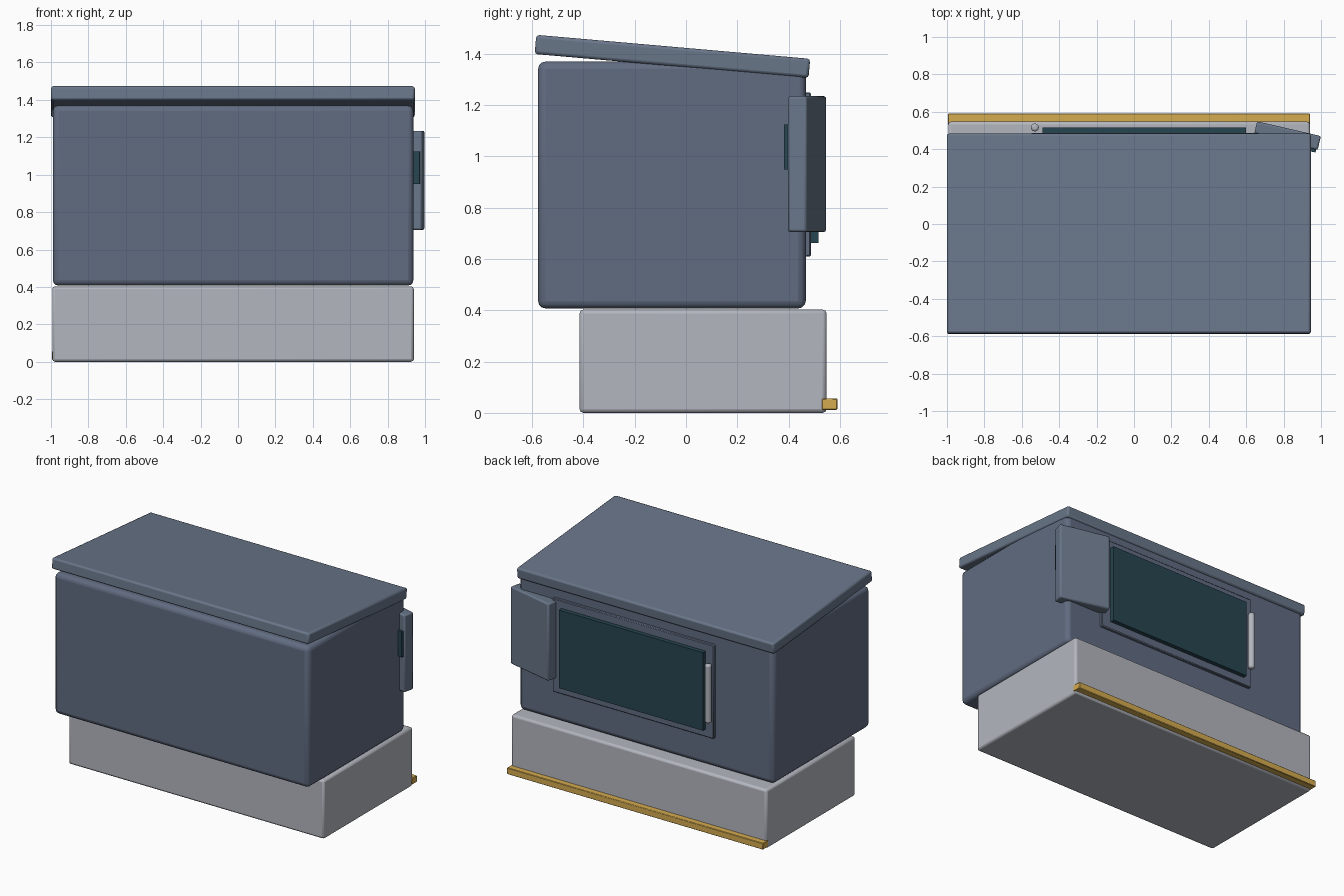
import bpy
from math import radians

if "Cube" in bpy.data.objects:
    bpy.data.objects.remove(bpy.data.objects["Cube"])


def material(name, rgb):
    m = bpy.data.materials.new(name)
    m.diffuse_color = (*rgb, 1)
    m.use_nodes = True
    m.node_tree.nodes["Principled BSDF"].inputs["Base Color"].default_value = m.diffuse_color
    return m


SLATE = material("slate", (0.12, 0.15, 0.22))
ROOF = material("roof_slate", (0.14, 0.18, 0.25))
LIGHT = material("light_grey", (0.45, 0.47, 0.52))
GLASS = material("dark_glass", (0.02, 0.06, 0.08))
GOLD = material("gold", (0.66, 0.41, 0.08))


def finish(ob, name, mat, bevel, segments):
    ob.name = name
    ob.data.materials.append(mat)
    if bevel:
        mod = ob.modifiers.new("bevel", 'BEVEL')
        mod.width, mod.segments = bevel, segments
    bpy.ops.object.transform_apply(location=False, rotation=False, scale=True)
    bpy.ops.object.shade_smooth_by_angle(angle=radians(35))
    return ob


def box(name, size, loc, mat, bevel=0.0, segments=2, rot=(0, 0, 0)):
    bpy.ops.mesh.primitive_cube_add(size=1, location=loc, rotation=rot)
    ob = bpy.context.object
    ob.scale = size
    return finish(ob, name, mat, bevel, segments)


def span(name, x, y, z, mat, bevel=0.0, segments=2):
    size = [b - a for a, b in (x, y, z)]
    centre = [(a + b) / 2 for a, b in (x, y, z)]
    return box(name, size, centre, mat, bevel, segments)


# Plinth with trim strip along its back foot
span("base", (-0.993, 0.94), (-0.415, 0.548), (0, 0.403), LIGHT, 0.015)
span("trim_strip", (-0.995, 0.942), (0.53, 0.59), (0.012, 0.056), GOLD, 0.003, 1)

# Main body and sloping roof slab
span("body", (-0.99, 0.938), (-0.577, 0.467), (0.407, 1.37), SLATE, 0.03, 3)
box("roof", (1.945, 1.072, 0.075), (-0.0275, -0.053, 1.39), ROOF, 0.012, 2,
    (radians(-5), 0, 0))

# Window on the back face
span("window_frame", (-0.55, 0.67), (0.44, 0.487), (0.61, 1.25), SLATE, 0.005, 1)
span("window_glass", (-0.49, 0.6), (0.46, 0.516), (0.663, 1.197), GLASS)

# Rounded vertical handle
bpy.ops.mesh.primitive_cylinder_add(vertices=20, radius=0.021, depth=0.4,
                                    location=(-0.53, 0.516, 0.93))
finish(bpy.context.object, "handle", LIGHT, 0.012, 3)

# Angled side panel with a dark slot on its inner face
TURN = (0, 0, radians(-13))
box("side_panel", (0.35, 0.077, 0.53), (0.82, 0.472, 0.97), ROOF, 0.01, 2, TURN)
box("panel_screen", (0.33, 0.03, 0.175), (0.813, 0.434, 1.037), GLASS, rot=TURN)
